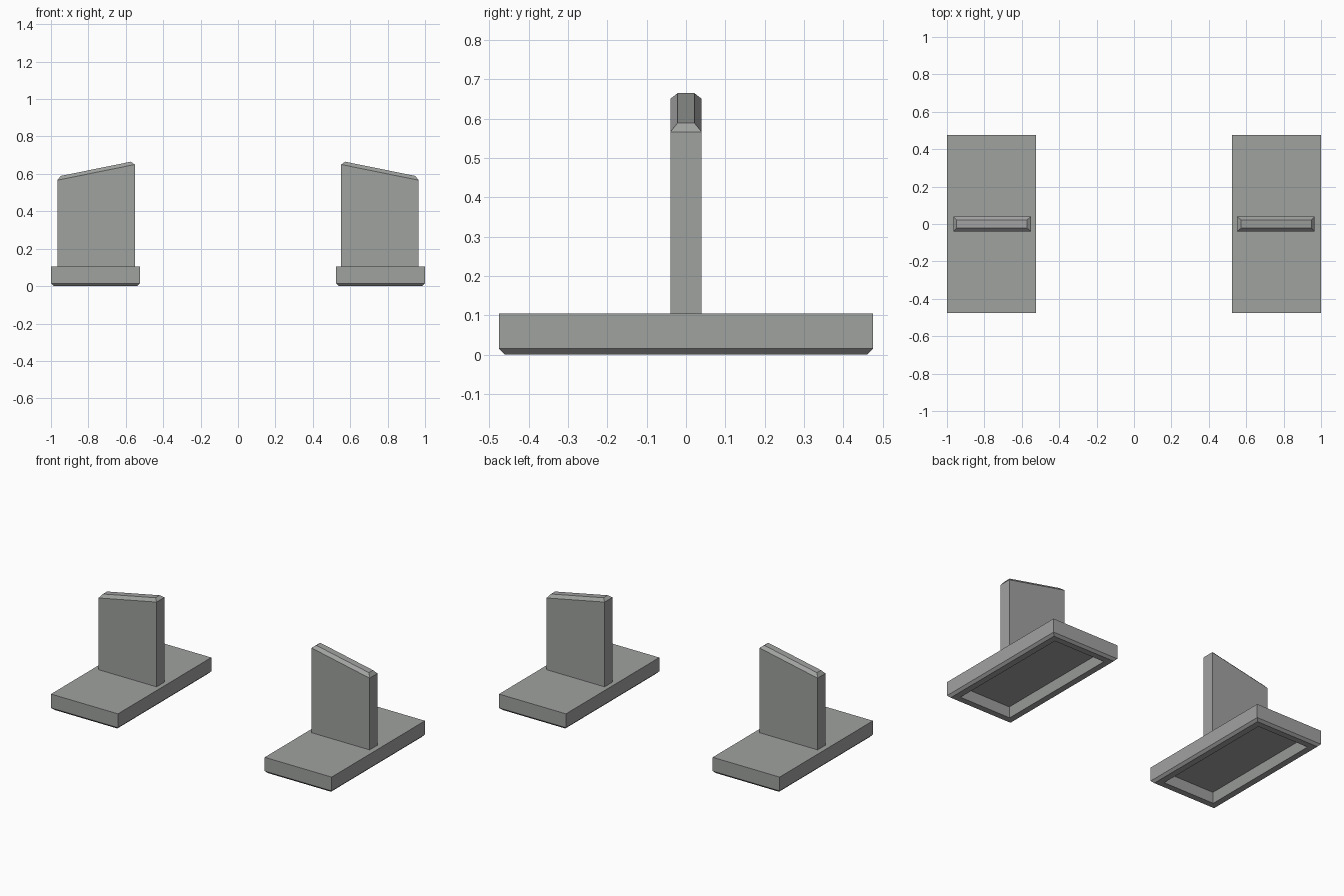
import bpy
import bmesh

if "Cube" in bpy.data.objects:
    bpy.data.objects.remove(bpy.data.objects["Cube"])

grey = bpy.data.materials.new("stone grey")
grey.diffuse_color = (0.35, 0.36, 0.35, 1)
grey.use_nodes = True
grey.node_tree.nodes["Principled BSDF"].inputs["Base Color"].default_value = grey.diffuse_color


def loft(name, rings):
    """Skin a stack of four-cornered rings and cap both ends."""
    bm = bmesh.new()
    loops = [[bm.verts.new(co) for co in ring] for ring in rings]
    for a, b in zip(loops, loops[1:]):
        for i in range(4):
            j = (i + 1) % 4
            bm.faces.new((a[i], a[j], b[j], b[i]))
    bm.faces.new(loops[0][::-1])
    bm.faces.new(loops[-1])
    bmesh.ops.recalc_face_normals(bm, faces=bm.faces)
    mesh = bpy.data.meshes.new(name)
    bm.to_mesh(mesh)
    bm.free()
    mesh.materials.append(grey)
    ob = bpy.data.objects.new(name, mesh)
    bpy.context.collection.objects.link(ob)
    return ob


def ring(x0, x1, y, z0, z1):
    """Rectangle whose height runs from z0 at x0 to z1 at x1."""
    return [(x0, -y, z0), (x1, -y, z1), (x1, y, z1), (x0, y, z0)]


def base_ring(inset, z):
    return ring(s * (0.523 + inset), s * (1.0 - inset), 0.475 - inset, z, z)


for s, side in ((-1, "left"), (1, "right")):
    # Foot: hollow underside, flat rim, chamfered lower edge
    loft(side + "_foot", [
        base_ring(0.07, 0.06),
        base_ring(0.055, 0.0),
        base_ring(0.015, 0.0),
        base_ring(0.0, 0.015),
        base_ring(0.0, 0.104),
    ])
    # Upright: slanted top with bevelled edge, taller towards the middle
    loft(side + "_upright", [
        ring(s * 0.552, s * 0.966, 0.04, 0.1, 0.1),
        ring(s * 0.552, s * 0.966, 0.04, 0.65, 0.566),
        ring(s * 0.573, s * 0.948, 0.021, 0.665, 0.589),
    ])
